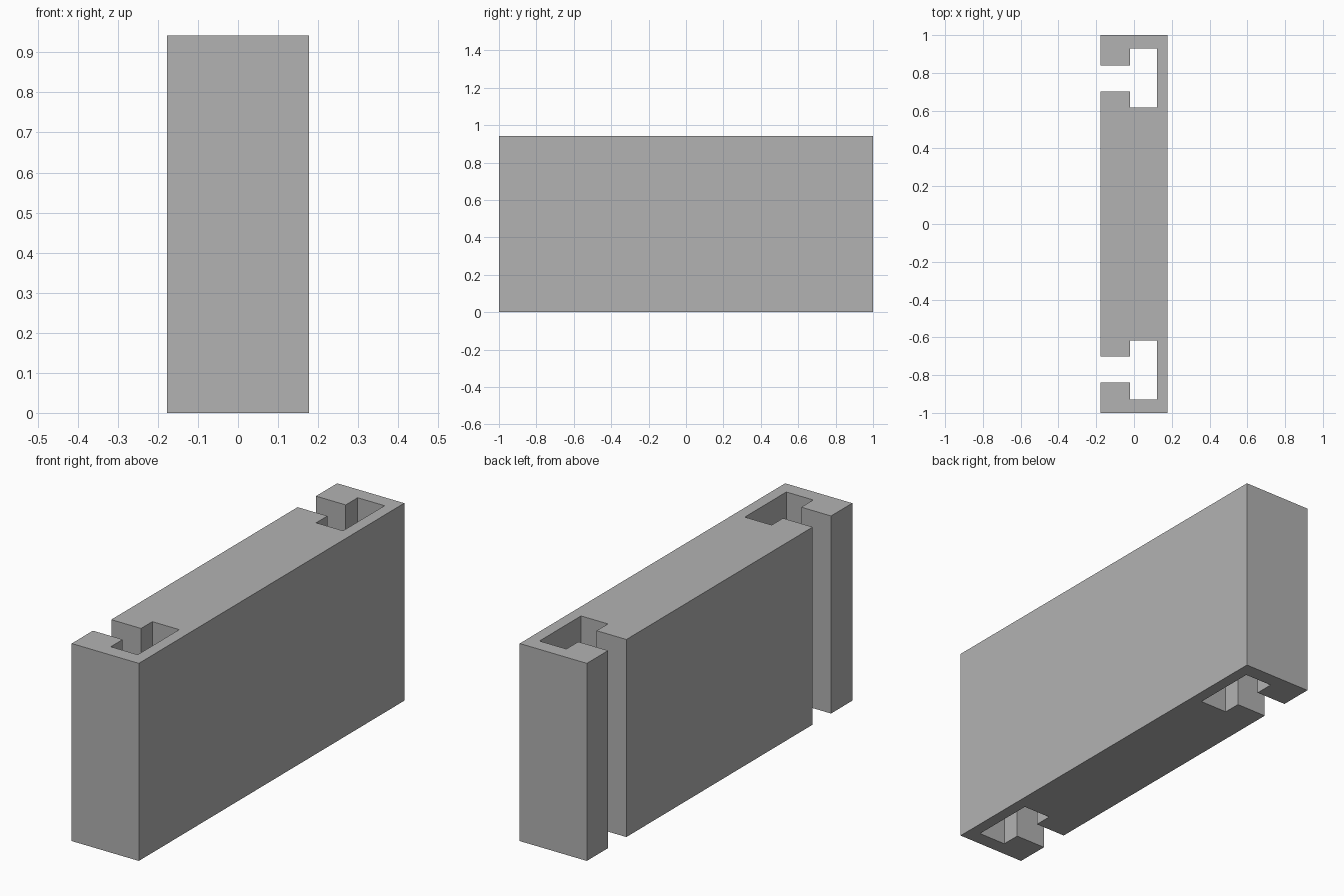
import bpy
import bmesh

cube = bpy.data.objects.get("Cube")
if cube:
    bpy.data.objects.remove(cube, do_unlink=True)

# Plain grey finish
grey = bpy.data.materials.new("plain_grey")
grey.use_nodes = True
colour = (0.448, 0.448, 0.448, 1)
grey.diffuse_color = colour
grey.node_tree.nodes["Principled BSDF"].inputs["Base Color"].default_value = colour

HEIGHT = 0.942
HALF_X = 0.177
CHAMBER_X = (-0.02, 0.122)    # depth range of the wide slot chamber
CHAMBER_Y = (0.617, 0.93)     # length range of the wide slot chamber
MOUTH_Y = (0.702, 0.84)       # length range of the narrow slot mouth

# Half of the cross-section, from the middle of the open side round to the +y end
slot = [
    (-HALF_X, MOUTH_Y[0]), (CHAMBER_X[0], MOUTH_Y[0]),
    (CHAMBER_X[0], CHAMBER_Y[0]), (CHAMBER_X[1], CHAMBER_Y[0]),
    (CHAMBER_X[1], CHAMBER_Y[1]), (CHAMBER_X[0], CHAMBER_Y[1]),
    (CHAMBER_X[0], MOUTH_Y[1]), (-HALF_X, MOUTH_Y[1]),
]
half = slot + [(-HALF_X, 1), (HALF_X, 1)]
profile = half + [(x, -y) for x, y in reversed(half)]

# Slotted block: extrude the mirrored profile upwards
bm = bmesh.new()
base = bm.faces.new([bm.verts.new((x, y, 0)) for x, y in profile])
top = bmesh.ops.extrude_face_region(bm, geom=[base], use_keep_orig=True)
top_verts = [g for g in top["geom"] if isinstance(g, bmesh.types.BMVert)]
bmesh.ops.translate(bm, verts=top_verts, vec=(0, 0, HEIGHT))
bmesh.ops.recalc_face_normals(bm, faces=bm.faces)

mesh = bpy.data.meshes.new("slotted_block")
bm.to_mesh(mesh)
bm.free()
mesh.materials.append(grey)
block = bpy.data.objects.new("slotted_block", mesh)
bpy.context.collection.objects.link(block)
